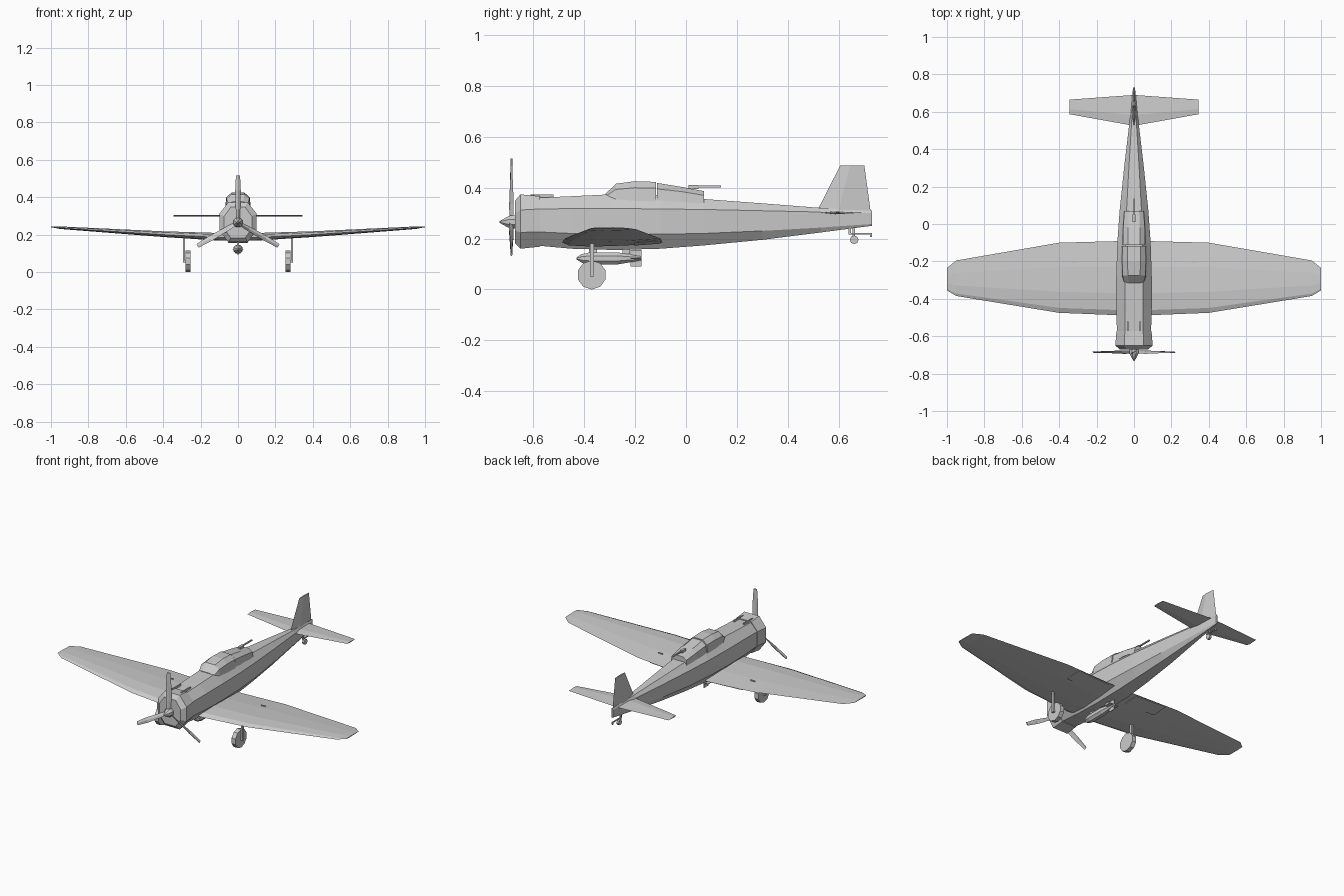
import bpy, bmesh, math
from mathutils import Vector

if "Cube" in bpy.data.objects:
    bpy.data.objects.remove(bpy.data.objects["Cube"])


def loft(name, rings):
    """Skin equal-length rings of points and cap both ends."""
    bm = bmesh.new()
    vs = [[bm.verts.new(p) for p in r] for r in rings]
    n = len(rings[0])
    for a, b in zip(vs, vs[1:]):
        for i in range(n):
            j = (i + 1) % n
            bm.faces.new((a[i], a[j], b[j], b[i]))
    bm.faces.new(vs[0])
    bm.faces.new(vs[-1])
    bmesh.ops.recalc_face_normals(bm, faces=bm.faces)
    me = bpy.data.meshes.new(name)
    bm.to_mesh(me)
    bm.free()
    ob = bpy.data.objects.new(name, me)
    bpy.context.collection.objects.link(ob)
    return ob


def mirror(ob):
    ob.modifiers.new("mirror", 'MIRROR')
    return ob


def box(name, x0, x1, y0, y1, z0, z1):
    return loft(name, [[(x, y0, z0), (x, y1, z0), (x, y1, z1), (x, y0, z1)] for x in (x0, x1)])


def turned(name, profile, z, n=8, x=0):
    """Round body along y from (y, radius) pairs."""
    return loft(name, [[(x + r * math.cos(math.tau * (i + .5) / n), y,
                         z + r * math.sin(math.tau * (i + .5) / n)) for i in range(n)]
                       for y, r in profile])


def wheel(name, x0, x1, y, z, r, n=10):
    return loft(name, [[(x, y + r * math.sin(math.tau * i / n), z - r * math.cos(math.tau * i / n))
                        for i in range(n)] for x in (x0, x1)])


def body_ring(y, w, zb, z1, z2, zt, k=.52):
    """Eight-sided section with upright flanks between z1 and z2."""
    return [(w * k, y, zb), (w, y, z1), (w, y, z2), (w * k, y, zt),
            (-w * k, y, zt), (-w, y, z2), (-w, y, z1), (-w * k, y, zb)]


# Fuselage and engine cowl
loft("fuselage", [body_ring(*s) for s in (
    (-.58, .091, .172, .226, .315, .36), (-.45, .095, .16, .22, .318, .366),
    (-.28, .095, .155, .217, .318, .374), (-.1, .089, .16, .217, .316, .37),
    (.07, .077, .173, .22, .314, .355), (.3, .053, .195, .23, .309, .338),
    (.53, .026, .224, .243, .304, .32), (.73, .005, .25, .257, .3, .309))])
loft("cowl", [body_ring(*s) for s in (
    (-.672, .074, .183, .232, .298, .347), (-.65, .1, .16, .224, .312, .373),
    (-.573, .094, .168, .226, .316, .366))])

# Canopy: windscreen with front hood, then lower rear hood
def hood_ring(y, w, zt, zb=.345):
    zm = zb + (zt - zb) * .68
    return [(w, y, zb), (w * .93, y, zm), (w * .5, y, zt),
            (-w * .5, y, zt), (-w * .93, y, zm), (-w, y, zb)]

loft("front_canopy", [hood_ring(*s) for s in (
    (-.315, .055, .376), (-.275, .066, .415), (-.2, .068, .425), (-.118, .067, .422))])
loft("rear_canopy", [hood_ring(*s) for s in (
    (-.113, .064, .418), (-.02, .062, .403), (.07, .055, .386, .335))])

# Wing: airfoil stations (x, leading y, trailing y, z, thickness)
foil = [(0, 0), (.07, .65), (.3, 1), (.65, .7), (1, 0), (.65, -.5), (.3, -.7), (.07, -.5)]
half = [(.1, -.487, -.092, .185, .024), (.4, -.475, -.1, .2, .018),
        (.95, -.385, -.195, .236, .008), (1, -.355, -.235, .242, .003)]
stations = [(-s[0],) + s[1:] for s in reversed(half)] + half
loft("wing", [[(x, a + (b - a) * u, z + t * v) for u, v in foil] for x, a, b, z, t in stations])

# Landing flaps under the trailing edge and small wing fittings
mirror(loft("flap", [[(x, -.205, z - .009), (x, -.1, z - .002), (x, -.1, z - .005), (x, -.205, z - .013)]
                     for x, z in ((.1, .185), (.32, .196))]))
mirror(box("wing_fitting", .305, .335, -.208, -.203, .19, .213))

# Tailplane and fin
mirror(loft("tailplane", [[(x, a, .301), (x, a + (b - a) * .35, .301 + t), (x, b, .301),
                           (x, a + (b - a) * .35, .301 - t)]
                          for x, a, b, t in ((.0, .525, .69, .006), (.345, .587, .665, .003))]))
loft("fin", [[(0, a, z), (t, a + (b - a) * .4, z), (0, b, z), (-t, a + (b - a) * .4, z)]
             for z, a, b, t in ((.3, .51, .725, .014), (.325, .523, .722, .012), (.486, .605, .7, .005))])

# Propeller: spinner and three twisted blades
HUB = .265
turned("spinner", [(-.732, .003), (-.705, .02), (-.69, .027), (-.665, .027)], HUB)
for k in range(3):
    a = math.tau * k / 3
    out, side = Vector((math.sin(a), 0, math.cos(a))), Vector((math.cos(a), 0, -math.sin(a)))
    rings = []
    for r, w, d in ((.01, .009, .008), (.07, .012, .009), (.17, .015, .005), (.25, .011, .002)):
        c = Vector((0, -.685, HUB)) + out * r
        rings.append([c + side * w + Vector((0, d, 0)), c + Vector((0, .004, 0)),
                      c - side * w - Vector((0, d, 0)), c - Vector((0, .004, 0))])
    loft("propeller_blade", rings)

# Guns: two on the nose, one at the rear cockpit
mirror(box("nose_gun", .03, .038, -.61, -.52, .355, .373))
box("rear_gun", -.004, .004, .01, .137, .401, .408)
box("rear_gun_body", -.008, .008, .01, .05, .395, .41)
box("rear_gun_mount", -.005, .005, .02, .03, .37, .403)

# Main landing gear
mirror(wheel("main_wheel", .253, .28, -.37, .057, .057))
mirror(box("gear_leg", .284, .295, -.377, -.361, .05, .195))
mirror(box("axle", .275, .29, -.375, -.363, .051, .063))

# Tail wheel and arrester hook
wheel("tail_wheel", -.007, .007, .66, .195, .017, 8)
box("tail_leg", -.01, -.006, .654, .664, .19, .25)
box("hook_arm", -.003, .003, .64, .73, .216, .222)
box("hook_end", -.003, .003, .722, .73, .206, .222)
box("hook_root", -.003, .003, .638, .648, .216, .245)

# Bomb with crossed fins and carrier
turned("bomb", [(-.43, .004), (-.41, .018), (-.375, .026), (-.27, .026), (-.175, .008)], .122)
box("bomb_fin_upright", -.002, .002, -.218, -.175, .09, .154)
box("bomb_fin_level", -.03, .03, -.218, -.175, .12, .124)
for y in (-.38, -.25):
    box("bomb_carrier", -.006, .006, y, y + .03, .14, .17)
